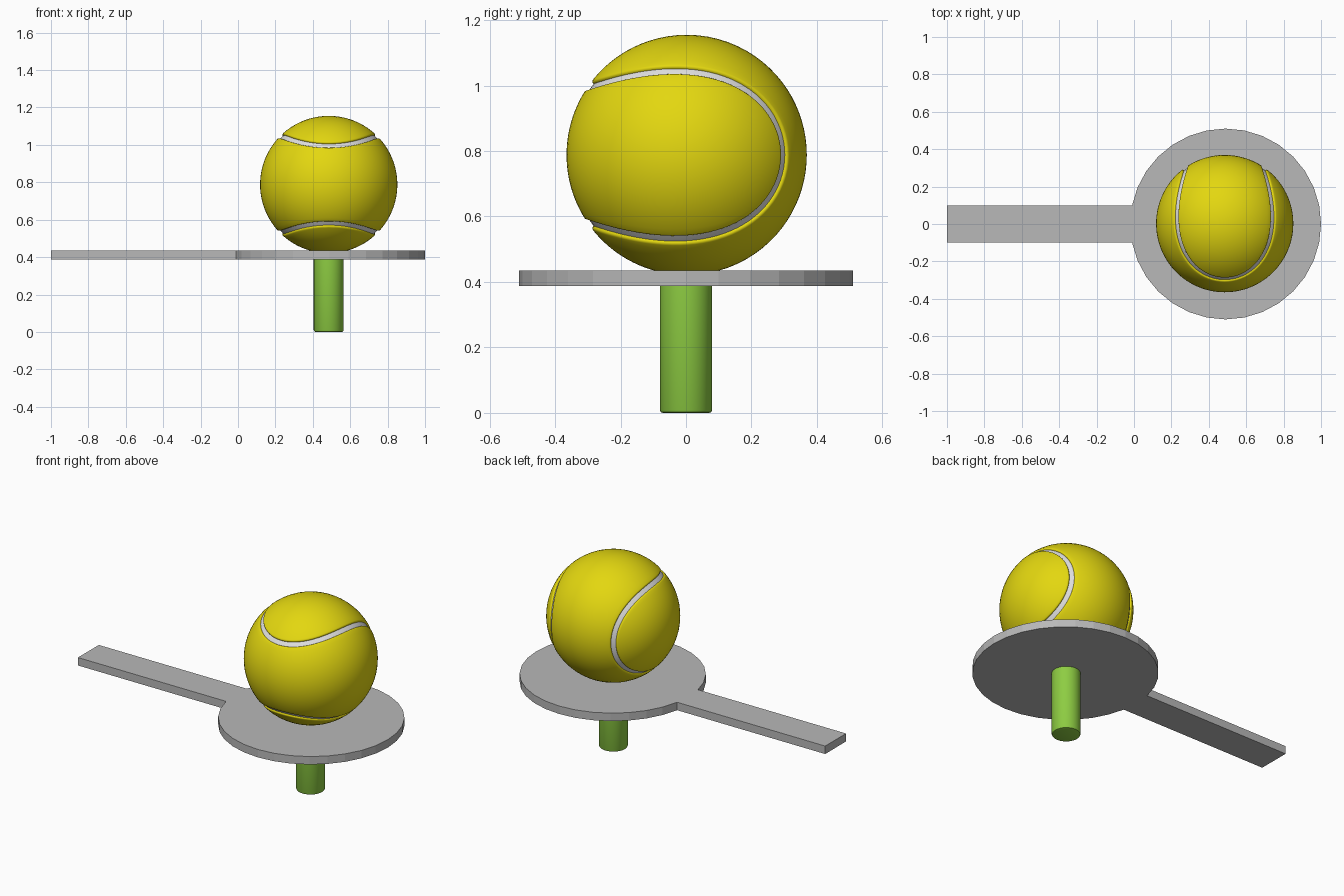
import bpy, bmesh, math
from mathutils import Vector

if "Cube" in bpy.data.objects:
    bpy.data.objects.remove(bpy.data.objects["Cube"])


def material(name, rgb):
    m = bpy.data.materials.new(name)
    m.diffuse_color = (*rgb, 1)
    m.use_nodes = True
    m.node_tree.nodes["Principled BSDF"].inputs["Base Color"].default_value = m.diffuse_color
    return m


YELLOW = material("felt_yellow", (0.77, 0.68, 0.005))
WHITE = material("seam_white", (0.75, 0.75, 0.75))
GREY = material("paddle_grey", (0.48, 0.48, 0.48))
GREEN = material("peg_green", (0.27, 0.61, 0.055))

CENTRE = Vector((0.485, 0.002, 0.788))
R = 0.367


def finish(bm, name, mat, smooth=None):
    bmesh.ops.remove_doubles(bm, verts=bm.verts, dist=1e-5)
    bmesh.ops.recalc_face_normals(bm, faces=bm.faces)
    me = bpy.data.meshes.new(name)
    bm.to_mesh(me)
    bm.free()
    ob = bpy.data.objects.new(name, me)
    bpy.context.collection.objects.link(ob)
    me.materials.append(mat)
    if smooth:
        bpy.ops.object.select_all(action='DESELECT')
        bpy.context.view_layer.objects.active = ob
        ob.select_set(True)
        bpy.ops.object.shade_smooth_by_angle(angle=math.radians(smooth))
    return ob


def skin(rows, closed=False):
    """Quad grid through equally long rows of points."""
    bm = bmesh.new()
    grid = [[bm.verts.new(p) for p in row] for row in rows]
    if closed:
        grid.append(grid[0])
    for a, b in zip(grid, grid[1:]):
        for j in range(len(a) - 1):
            bm.faces.new((a[j], a[j + 1], b[j + 1], b[j]))
    return bm


# Seam curve on the unit sphere
A = 0.788
B = 1 - A
C = 2 * math.sqrt(A * B)


def seam(t):
    x = A * math.cos(t) + B * math.cos(3 * t)
    y = A * math.sin(t) - B * math.sin(3 * t)
    s = math.sqrt(0.5)
    return Vector(((x - y) * s, -C * math.sin(2 * t), (x + y) * s))


def beside_seam(t, d, r):
    p = seam(t)
    side = p.cross(seam(t + 1e-4) - seam(t - 1e-4)).normalized()
    return (p + side * d).normalized() * r


# Felt panels: rounded rim, then arcs across to the mirrored rim
RIM = [(0.038, 0.348), (0.038, 0.359), (0.042, 0.3632), (0.051, 0.3662), (0.064, R)]
SLICES, ARC = 80, 24


def felt_rows():
    rows = []
    for i in range(SLICES + 1):
        t = math.radians(135 + 180 * i / SLICES)
        low = [beside_seam(t, d, r) for d, r in RIM]
        if i in (0, SLICES):
            for p in low:
                p.z = 0
        high = [Vector((p.x, p.y, -p.z)) for p in reversed(low)]
        p, q = low[-1], high[0]
        half = math.asin(max(-1, min(1, abs(p.z) / R)))
        mid = Vector((p.x, p.y, 0)).normalized() * R
        arc = []
        for k in range(1, ARC):
            a = half * (2 * k / ARC - 1)
            arc.append(mid * math.cos(a) + Vector((0, 0, R * math.sin(a))))
        rows.append(low + arc + high)
    return rows


rows = felt_rows()
finish(skin([[CENTRE + p for p in r] for r in rows]), "front_felt_panel", YELLOW, 60)
finish(skin([[CENTRE + Vector((p.z, -p.y, p.x)) for p in r] for r in rows]),
       "back_felt_panel", YELLOW, 60)

# Recessed seam strip
strip = [[CENTRE + beside_seam(2 * math.pi * i / 160, d, 0.3575)
          for d in (-0.046, -0.023, 0, 0.023, 0.046)] for i in range(160)]
finish(skin(strip, closed=True), "ball_seam", WHITE, 60)

# Paddle: 32-sided disc whose left corner is drawn out into a handle
outline = []
for k in range(32):
    a = 2 * math.pi * k / 32
    if k == 16:
        outline += [(-1, 0.0995), (-1, -0.0995)]
    else:
        outline.append((0.49 + 0.51 * math.cos(a), 0.51 * math.sin(a)))
bm = bmesh.new()
face = bm.faces.new([bm.verts.new((x, y, 0.387)) for x, y in outline])
ext = bmesh.ops.extrude_face_region(bm, geom=[face], use_keep_orig=True)
for v in ext["geom"]:
    if isinstance(v, bmesh.types.BMVert):
        v.co.z = 0.435
finish(bm, "paddle", GREY)

# Peg under the paddle, with softened bottom rim
profile = [(0, 0), (0.071, 0), (0.0765, 0.002), (0.08, 0.009), (0.08, 0.39), (0, 0.39)]
peg = [[Vector((0.485 + r * math.cos(a), r * math.sin(a), z)) for r, z in profile]
       for a in (2 * math.pi * i / 32 for i in range(32))]
finish(skin(peg, closed=True), "peg", GREEN, 40)
